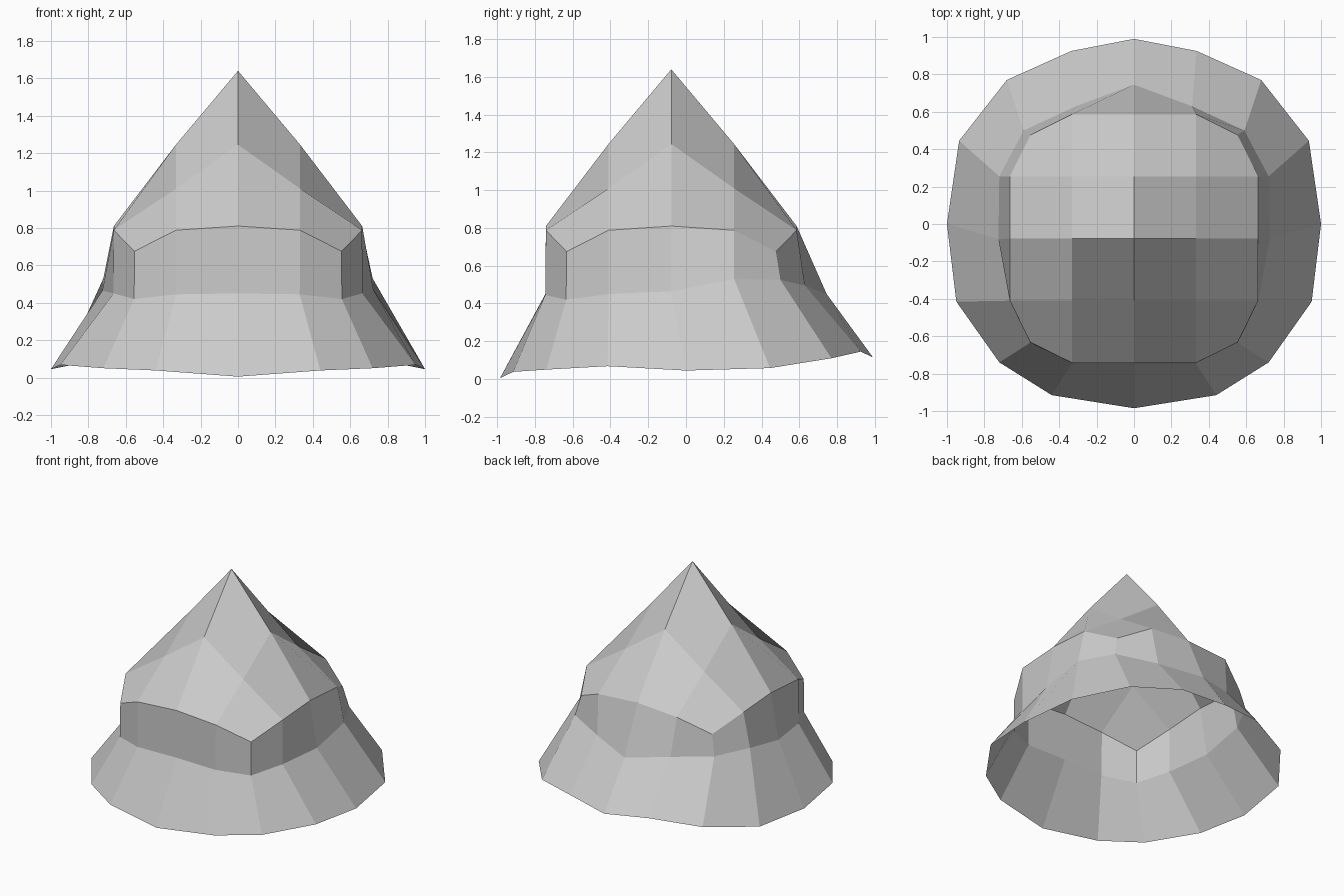
import bpy, bmesh

if "Cube" in bpy.data.objects:
    bpy.data.objects.remove(bpy.data.objects["Cube"])

bm = bmesh.new()

# Pointed cap: 4 x 4 quad grid with pulled-in corners, heights by grid distance
CAP_Z = {(0, 0): 1.64, (0, 1): 1.245, (1, 1): 1.01,
         (0, 2): 0.81, (1, 2): 0.788, (2, 2): 0.675}
cap = {}
for i in range(-2, 3):
    for j in range(-2, 3):
        key = tuple(sorted((abs(i), abs(j))))
        step = 0.277 if key == (2, 2) else 0.332
        cap[i, j] = bm.verts.new((i * step, -0.078 + j * step, CAP_Z[key]))
for i in range(-2, 2):
    for j in range(-2, 2):
        bm.faces.new([cap[i, j], cap[i + 1, j], cap[i + 1, j + 1], cap[i, j + 1]])

# Cap rim, counter-clockwise from the front centre
half = [(0, -2), (1, -2), (2, -2), (2, -1), (2, 0), (2, 1), (2, 2), (1, 2), (0, 2)]
rim = [cap[k] for k in half] + [cap[-i, j] for i, j in half[-2:0:-1]]


def mirrored_ring(points):
    """Full ring from its right half, front centre to back centre."""
    pts = points + [(-x, y, z) for x, y, z in points[-2:0:-1]]
    return [bm.verts.new(p) for p in pts]


def bridge(upper, lower):
    n = len(upper)
    for k in range(n):
        m = (k + 1) % n
        bm.faces.new([lower[k], lower[m], upper[m], upper[k]])


# Band under the cap
neck = mirrored_ring([
    (0, -0.745, 0.45), (0.33, -0.745, 0.445), (0.555, -0.635, 0.42),
    (0.665, -0.41, 0.45), (0.725, -0.08, 0.465), (0.72, 0.255, 0.53),
    (0.59, 0.50, 0.525), (0.31, 0.63, 0.495), (0, 0.745, 0.45)])
bridge(rim, neck)

# Flared, slightly wavy skirt, open below
hem = mirrored_ring([
    (0, -0.985, 0.005), (0.44, -0.915, 0.038), (0.72, -0.74, 0.05),
    (0.95, -0.415, 0.068), (1.0, 0, 0.045), (0.935, 0.445, 0.058),
    (0.68, 0.77, 0.11), (0.335, 0.925, 0.145), (0, 0.99, 0.115)])
bridge(neck, hem)

mesh = bpy.data.meshes.new("pointed_hood")
bm.to_mesh(mesh)
bm.free()
bpy.context.collection.objects.link(bpy.data.objects.new("pointed_hood", mesh))
